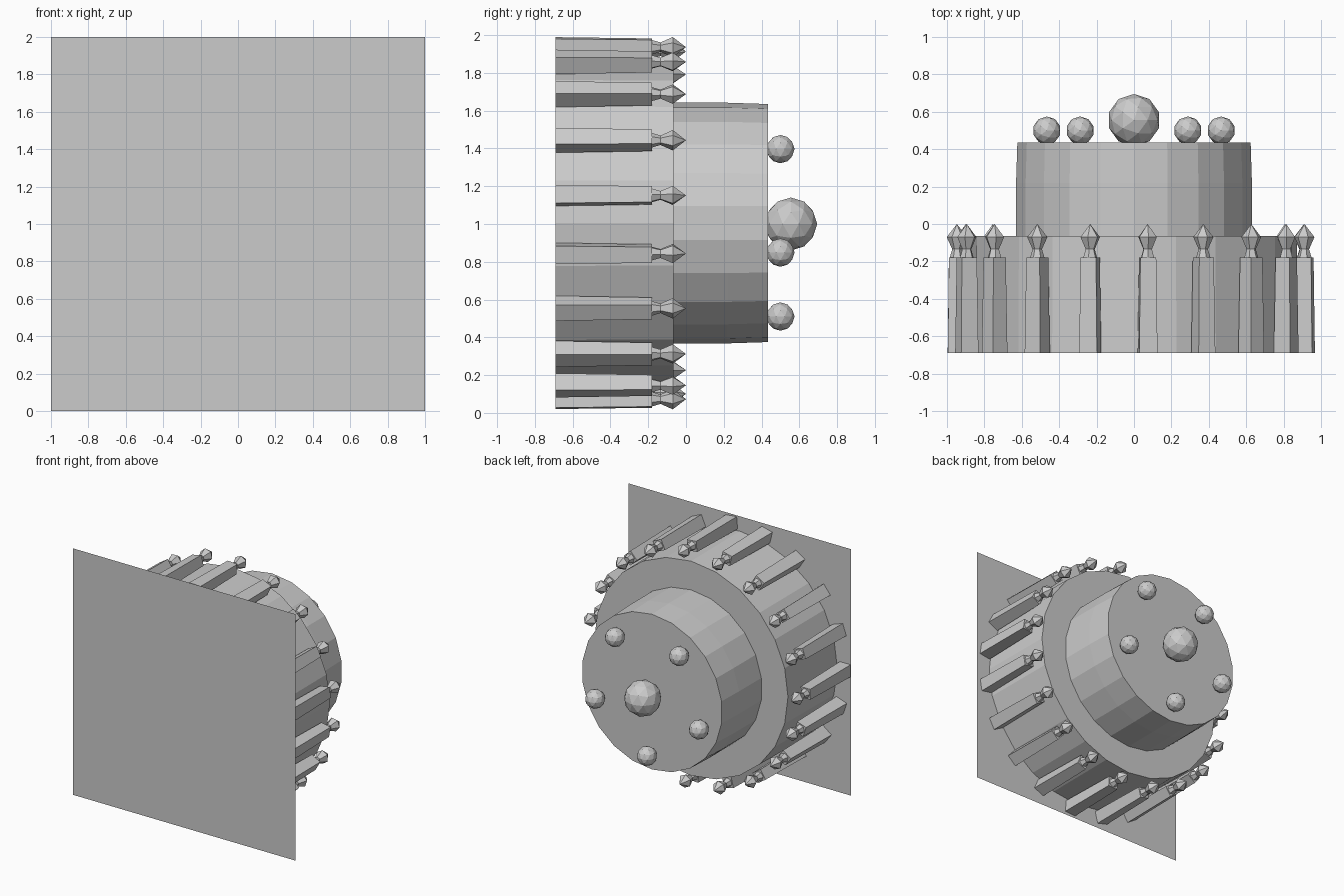
import bpy, bmesh
from math import sin, cos, pi, radians
from mathutils import Matrix

if "Cube" in bpy.data.objects:
    bpy.data.objects.remove(bpy.data.objects["Cube"])

CZ = 1.005   # height of the cake axis, which runs along y


def finish(name, bm):
    bmesh.ops.recalc_face_normals(bm, faces=bm.faces)
    me = bpy.data.meshes.new(name)
    bm.to_mesh(me)
    bm.free()
    ob = bpy.data.objects.new(name, me)
    bpy.context.collection.objects.link(ob)
    return ob


def lathe(name, profile, sides, x=0, z=CZ, turn=0.0):
    """Stack of rings (radius, y) around a line parallel to y, capped."""
    bm = bmesh.new()
    rings = []
    for r, y in profile:
        if r == 0:
            rings.append([bm.verts.new((x, y, z))] * sides)
            continue
        rings.append([bm.verts.new((x + r * sin(turn + 2 * pi * i / sides), y,
                                    z + r * cos(turn + 2 * pi * i / sides)))
                      for i in range(sides)])
    for a, b in zip(rings, rings[1:]):
        for i in range(sides):
            j = (i + 1) % sides
            quad = list(dict.fromkeys((a[i], a[j], b[j], b[i])))
            bm.faces.new(quad)
    for ring, (r, y) in ((rings[0], profile[0]), (rings[-1], profile[-1])):
        if r:
            bm.faces.new(ring)
    return finish(name, bm)


def ball(name, x, y, z, r):
    bm = bmesh.new()
    bmesh.ops.create_icosphere(bm, subdivisions=2, radius=r,
                               matrix=Matrix.Translation((x, y, z)))
    return finish(name, bm)


# Square board behind the cake
bm = bmesh.new()
bm.faces.new([bm.verts.new((x, -0.69, z)) for x, z in ((-1, 0), (1, 0), (1, 2), (-1, 2))])
finish("board", bm)

# Two tiers
lathe("lower_tier", [(0.875, -0.69), (0.87, -0.065)], 24)
lathe("upper_tier", [(0.637, -0.065), (0.637, 0.22), (0.63, 0.435)], 22)

# Ring of candles with flames around the lower tier
for i in range(19):
    a = radians(5.2) + 2 * pi * i / 19
    x, z = -0.012 + 0.935 * sin(a), CZ + 0.935 * cos(a)
    lathe("candle", [(0.069, -0.69), (0.06, -0.18)], 4, x, z, a + pi / 4)
    lathe("flame", [(0.04, -0.185), (0.025, -0.135), (0.054, -0.07), (0, 0.0)],
          6, x, z, a)

# Decorations on the top: one large ball and five small ones
ball("centre_ball", 0, 0.555, 1.0, 0.14)
for i in range(5):
    a = pi + 2 * pi * i / 5
    ball("small_ball", 0.49 * sin(a), 0.5, 1.0 + 0.49 * cos(a), 0.075)
